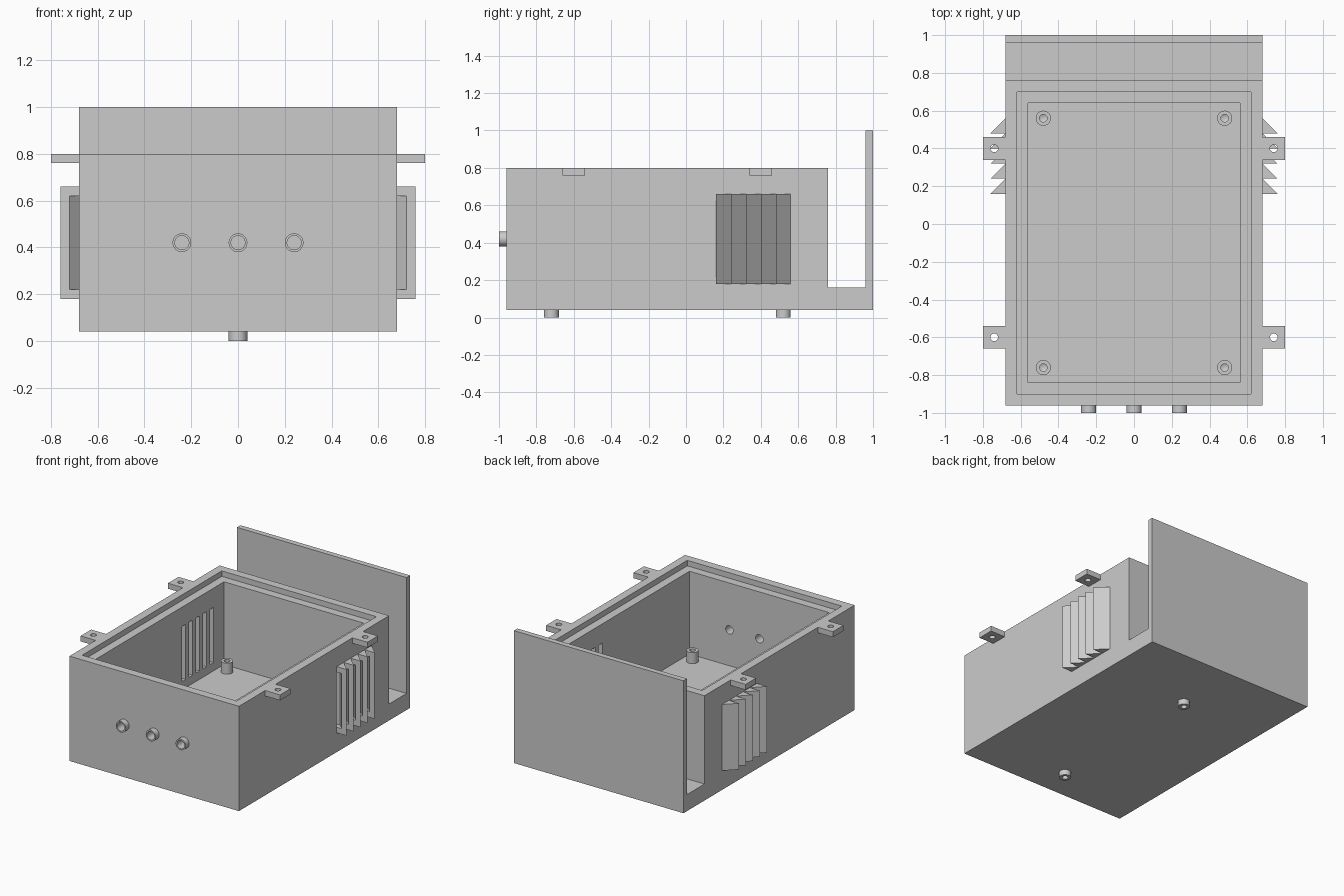
import bpy, bmesh, math
from mathutils import Matrix

cube = bpy.data.objects.get("Cube")
if cube:
    bpy.data.objects.remove(cube, do_unlink=True)

grey = bpy.data.materials.new("plain grey")
grey.use_nodes = True
colour = (0.6, 0.6, 0.6, 1)
grey.diffuse_color = colour
grey.node_tree.nodes["Principled BSDF"].inputs["Base Color"].default_value = colour


def finish(name, bm):
    bmesh.ops.remove_doubles(bm, verts=bm.verts, dist=1e-5)
    bmesh.ops.recalc_face_normals(bm, faces=bm.faces)
    mesh = bpy.data.meshes.new(name)
    bm.to_mesh(mesh)
    bm.free()
    mesh.materials.append(grey)
    obj = bpy.data.objects.new(name, mesh)
    bpy.context.collection.objects.link(obj)
    return obj


def prism(name, points, direction):
    """Extrude a flat outline of 3D points along a direction."""
    bm = bmesh.new()
    face = bm.faces.new([bm.verts.new(p) for p in points])
    new = bmesh.ops.extrude_face_region(bm, geom=[face])["geom"]
    bmesh.ops.translate(bm, vec=direction,
                        verts=[v for v in new if isinstance(v, bmesh.types.BMVert)])
    return finish(name, bm)


def box(name, x0, x1, y0, y1, z0, z1):
    return prism(name, [(x0, y0, z0), (x1, y0, z0), (x1, y1, z0), (x0, y1, z0)],
                 (0, 0, z1 - z0))


def lathe(name, profile, matrix):
    """Turn a closed (radius, height) profile about z, then place it."""
    bm = bmesh.new()
    verts = [bm.verts.new((r, 0, h)) for r, h in profile]
    for a, b in zip(verts, verts[1:] + verts[:1]):
        if a.co.x or b.co.x:
            bm.edges.new((a, b))
    bmesh.ops.spin(bm, geom=bm.verts[:] + bm.edges[:], cent=(0, 0, 0),
                   axis=(0, 0, 1), angle=math.tau, steps=32, use_merge=True)
    bmesh.ops.transform(bm, matrix=matrix, verts=bm.verts)
    return finish(name, bm)


def cut(obj, cutter):
    mod = obj.modifiers.new("cut", 'BOOLEAN')
    mod.operation, mod.solver, mod.object = 'DIFFERENCE', 'EXACT', cutter
    bpy.context.view_layer.update()
    bpy.context.view_layer.objects.active = obj
    bpy.ops.object.modifier_apply(modifier=mod.name)


def discard(obj):
    bpy.data.objects.remove(obj, do_unlink=True)


def rod(radius, length, matrix):
    return lathe("cutter", [(0, 0), (radius, 0), (radius, length), (0, length)], matrix)


round_parts = []

# Case: side profile with rear shelf and upright back plate
side = [(-.96, .04), (1, .04), (1, 1), (.96, 1), (.96, .16), (.76, .16), (.76, .8), (-.96, .8)]
case = prism("case", [(-.68, y, z) for y, z in side], (1.36, 0, 0))

# Inner cavity and stepped rim
for wall, bottom in ((.12, .16), (.06, .76)):
    x = .68 - wall
    cutter = box("cutter", -x, x, -.96 + wall, .76 - wall, bottom, .9)
    cut(case, cutter)
    discard(cutter)

# Front sockets, open through the wall
for name, x in (("right", -.24), ("middle", 0), ("left", .24)):
    place = Matrix.Translation((x, -.96, .42)) @ Matrix.Rotation(math.pi / 2, 4, 'X')
    round_parts.append(lathe(name + "_socket",
                             [(.03, 0), (.03, .04), (.04, .04), (.04, 0)], place))
    cutter = rod(.03, .3, place @ Matrix.Translation((0, 0, -.2)))
    cut(case, cutter)
    discard(cutter)

for name, s in (("left", 1), ("right", -1)):
    # Hooded louvers over slots in the side wall
    for i in range(5):
        y = .16 + .08 * i
        hood = [(.68, y), (.76, y), (.68, y + .08)]
        slot = [(.5, y - .001), (.721, y - .001), (.68, y + .04), (.5, y + .04)]
        louver = prism(f"{name}_louver_{i + 1}", [(s * a, b, .18) for a, b in hood], (0, 0, .48))
        cutter = prism("cutter", [(s * a, b, .22) for a, b in slot], (0, 0, .4))
        cut(louver, cutter)
        cut(case, cutter)
        discard(cutter)

    for end, tab_y, post_y in (("front", -.6, -.76), ("rear", .4, .56)):
        # Mounting tabs with screw holes
        x0, x1 = sorted((s * .68, s * .8))
        tab = box(f"{name}_{end}_tab", x0, x1, tab_y - .06, tab_y + .06, .76, .8)
        cutter = rod(.02, .2, Matrix.Translation((s * .74, tab_y, .7)))
        cut(tab, cutter)
        discard(cutter)
        round_parts.append(tab)
        # Screw posts on the cavity floor
        round_parts.append(lathe(f"{name}_{end}_post",
                                 [(0, 0), (.04, 0), (.04, .08), (.02, .08), (.02, .02), (0, .01)],
                                 Matrix.Translation((s * .48, post_y, .16))))

# Hollow feet under the case
for name, y in (("front_foot", -.72), ("rear_foot", .52)):
    round_parts.append(lathe(name, [(.02, 0), (.04, 0), (.04, .04), (.02, .04)],
                             Matrix.Translation((0, y, 0))))

# Smooth the turned parts, keeping their rims sharp
bpy.ops.object.select_all(action='DESELECT')
for obj in round_parts + [case]:
    obj.select_set(True)
bpy.context.view_layer.objects.active = case
bpy.ops.object.shade_smooth_by_angle(angle=math.radians(30))
